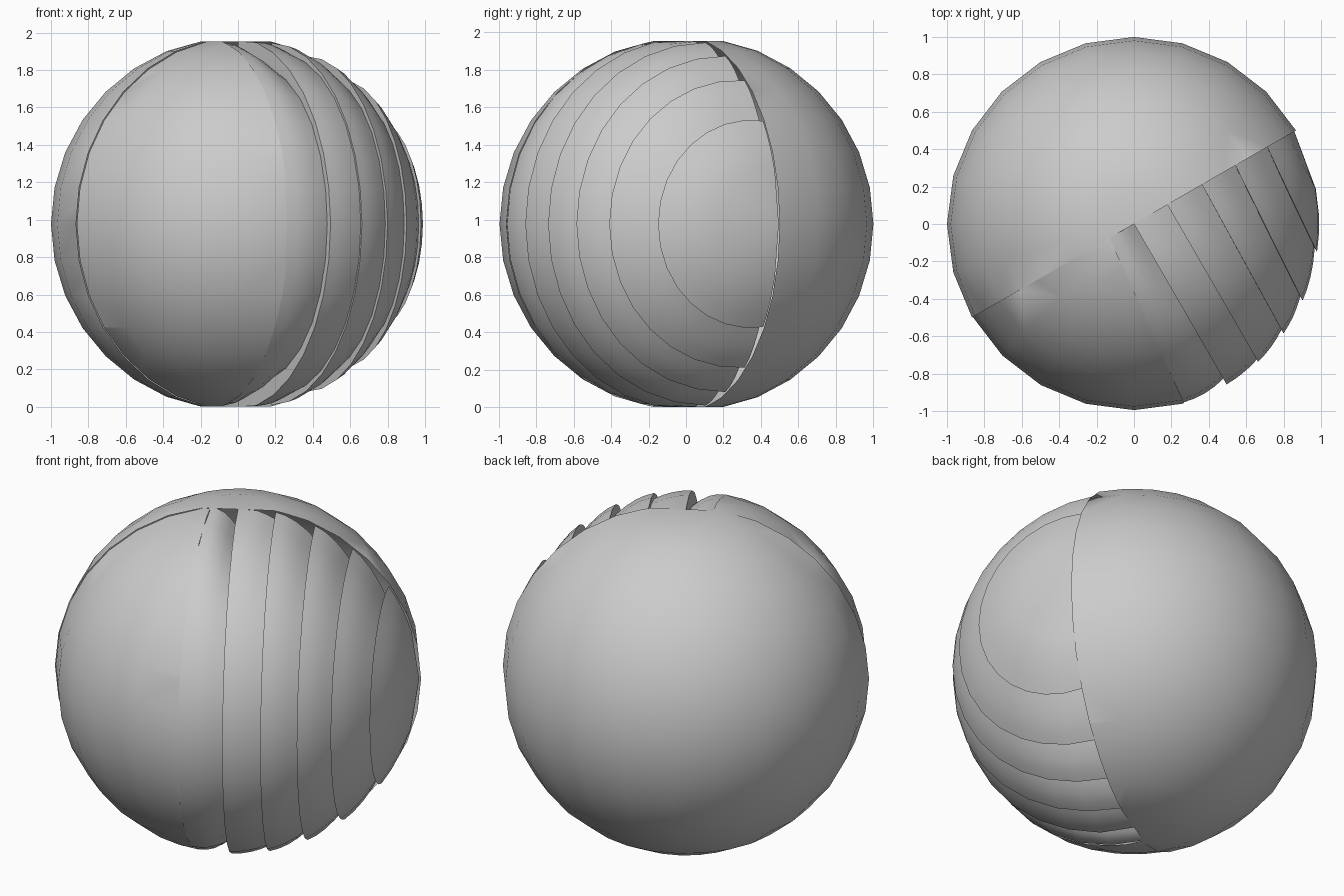
import bpy, bmesh, math
from mathutils import Vector

if "Cube" in bpy.data.objects:
    bpy.data.objects.remove(bpy.data.objects["Cube"])

TOP = 0.977                                   # half height, poles are flattened
ACROSS = Vector((math.cos(math.radians(30)), 0.5, 0))   # axis of the banded side
FRONT = Vector((0.5, -math.cos(math.radians(30)), 0))   # faces the open half

grey = bpy.data.materials.new("plain grey")
grey.use_nodes = True
grey.diffuse_color = (0.6, 0.6, 0.6, 1)
grey.node_tree.nodes["Principled BSDF"].inputs["Base Color"].default_value = (0.6, 0.6, 0.6, 1)


def finish(bm, name):
    """Turn a bmesh into a smooth object standing on the ground."""
    for v in bm.verts:
        v.co.z = max(-TOP, min(TOP, v.co.z)) + TOP
    mesh = bpy.data.meshes.new(name)
    bm.to_mesh(mesh)
    bm.free()
    mesh.materials.append(grey)
    ob = bpy.data.objects.new(name, mesh)
    bpy.context.collection.objects.link(ob)
    bpy.ops.object.select_all(action='DESELECT')
    ob.select_set(True)
    bpy.context.view_layer.objects.active = ob
    bpy.ops.object.shade_smooth_by_angle(angle=math.radians(40))


def ball_part(name, radius, cuts):
    """Open sphere shell, keeping the side of each plane its normal points away from."""
    bm = bmesh.new()
    bmesh.ops.create_uvsphere(bm, u_segments=24, v_segments=16, radius=radius)
    for point, normal in cuts:
        bmesh.ops.bisect_plane(bm, geom=bm.verts[:] + bm.edges[:] + bm.faces[:],
                               plane_co=point, plane_no=normal, clear_outer=True)
    finish(bm, name)


def band(name, start, end, lean_start, lean_end, dip, radius=0.99, steps=4):
    """Half ring round the ACROSS axis, sinking at its end under the next band."""
    bm = bmesh.new()
    rows = []
    for j in range(17):
        phi = math.pi * j / 16
        depth = dip * (1 + 2.5 * abs(math.cos(phi)) ** 6)
        row = []
        for i in range(steps + 2):
            f = min(i / steps, 1)
            a = start - lean_start * math.sin(phi)
            b = end - lean_end * math.sin(phi)
            s = a + (b - a) * f
            r = math.sqrt(max(radius ** 2 - s * s, 0))
            if i <= steps:
                r = max(r - depth * f ** 2, 0)
            row.append(bm.verts.new(ACROSS * s + FRONT * r * math.sin(phi)
                                    + Vector((0, 0, r * math.cos(phi)))))
        rows.append(row)
    for p, q in zip(rows, rows[1:]):
        for i in range(steps + 1):
            bm.faces.new((p[i], q[i], q[i + 1], p[i + 1]))
    bmesh.ops.remove_doubles(bm, verts=bm.verts, dist=0.0005)
    bmesh.ops.recalc_face_normals(bm, faces=bm.faces)
    if sum(f.normal.dot(f.calc_center_median()) for f in bm.faces) < 0:
        bmesh.ops.reverse_faces(bm, faces=bm.faces)
    finish(bm, name)


# Plain shells: the back half and the front left part
ball_part("back_shell", 1.0, [((0, 0, 0), FRONT)])
ball_part("front_left_shell", 0.995, [((0, 0, 0), -FRONT),
                                      (ACROSS * -0.15, ACROSS + FRONT * 0.1)])

# Overlapping bands across the front right
band("groove_band", -0.15, 0.0, 0.1, 0.0, 0.035)
band("second_band", 0.0, 0.206, 0.0, 0.0, 0.012)
band("third_band", 0.206, 0.42, 0.0, 0.02, 0.022)
band("fourth_band", 0.42, 0.626, 0.02, 0.05, 0.025)
band("fifth_band", 0.626, 0.823, 0.05, 0.05, 0.025)
band("end_cap", 0.823, 0.99, 0.05, 0.0, 0.0)
